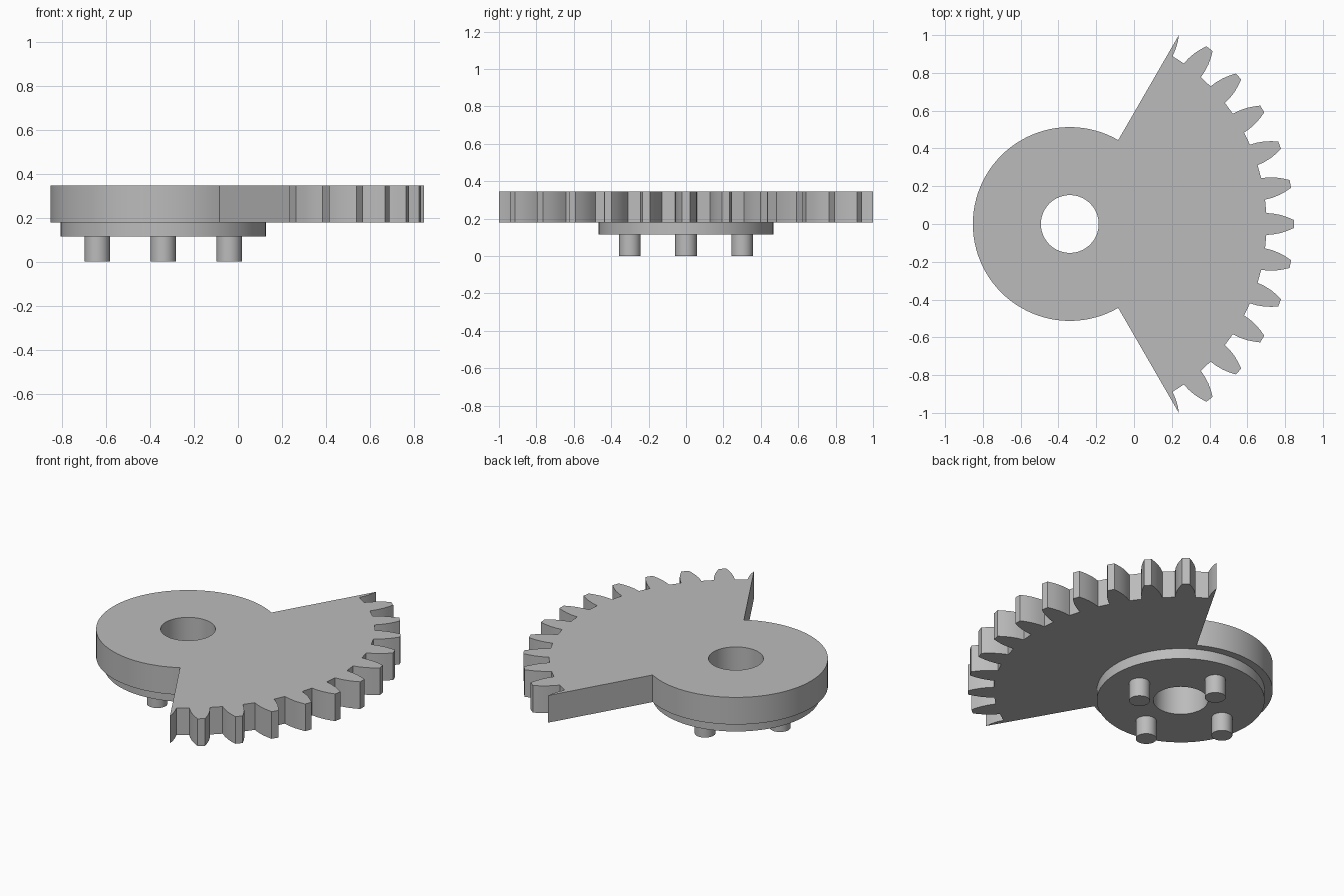
import bpy, bmesh
from math import radians, degrees, cos, sin

cube = bpy.data.objects.get("Cube")
if cube:
    bpy.data.objects.remove(cube, do_unlink=True)

# Single grey material
grey = bpy.data.materials.new("plain_grey")
grey.use_nodes = True
colour = (0.5, 0.5, 0.5, 1)
grey.diffuse_color = colour
grey.node_tree.nodes["Principled BSDF"].inputs["Base Color"].default_value = colour

AXIS_X = -0.34        # shaft axis of the gear
HOLE_R = 0.153
PITCH = 360 / 35      # degrees between teeth
HALF_SECTOR = 60


def polar(r, deg, cx=AXIS_X, cy=0):
    return cx + r * cos(radians(deg)), cy + r * sin(radians(deg))


def circle(r, n, cx=AXIS_X, cy=0):
    return [polar(r, 360 * i / n, cx, cy) for i in range(n)]


def extrude_loops(name, loops, z0, z1):
    """Fill closed outlines (later ones are holes) and extrude them upward."""
    bm = bmesh.new()
    for loop in loops:
        verts = [bm.verts.new((x, y, z0)) for x, y in loop]
        for a, b in zip(verts, verts[1:] + verts[:1]):
            bm.edges.new((a, b))
    bmesh.ops.triangle_fill(bm, edges=bm.edges[:], use_beauty=True)
    top = bmesh.ops.extrude_face_region(bm, geom=bm.faces[:], use_keep_orig=True)
    moved = [g for g in top["geom"] if isinstance(g, bmesh.types.BMVert)]
    bmesh.ops.translate(bm, verts=moved, vec=(0, 0, z1 - z0))
    bmesh.ops.recalc_face_normals(bm, faces=bm.faces[:])
    mesh = bpy.data.meshes.new(name)
    bm.to_mesh(mesh)
    bm.free()
    obj = bpy.data.objects.new(name, mesh)
    bpy.context.collection.objects.link(obj)
    mesh.materials.append(grey)
    bpy.ops.object.select_all(action="DESELECT")
    obj.select_set(True)
    bpy.context.view_layer.objects.active = obj
    bpy.ops.object.shade_smooth_by_angle(angle=radians(25))
    return obj


# Toothed sector joined to a round hub; tooth flank as (radius, half width)
flank = [(1.042, 0.058), (1.08, 0.055), (1.12, 0.047), (1.155, 0.035), (1.187, 0.021)]
teeth = []
for i in range(-6, 7):
    rising = [(r, i * PITCH - degrees(w / r)) for r, w in flank]
    falling = [(r, i * PITCH + degrees(w / r)) for r, w in reversed(flank)]
    teeth += [p for p in rising + falling if abs(p[1]) < HALF_SECTOR - 0.1]
corner = 1.155
rim = [(corner, -HALF_SECTOR)] + teeth + [(corner, HALF_SECTOR)]
arc_steps = 64
hub = [(0.513, HALF_SECTOR + (360 - 2 * HALF_SECTOR) * i / arc_steps)
       for i in range(arc_steps + 1)]
outline = [polar(r, a) for r, a in rim + hub]
extrude_loops("gear_sector", [outline, circle(HOLE_R, 64)], 0.178, 0.345)

# Round boss under the hub
extrude_loops("hub_boss", [circle(0.468, 96), circle(HOLE_R, 64)], 0.114, 0.178)

# Four drive pins around the shaft hole
for i, side in enumerate(("left", "back", "right", "front")):
    px, py = polar(0.3, 90 * i)
    extrude_loops(f"drive_pin_{side}", [circle(0.058, 32, px, py)], 0, 0.114)
